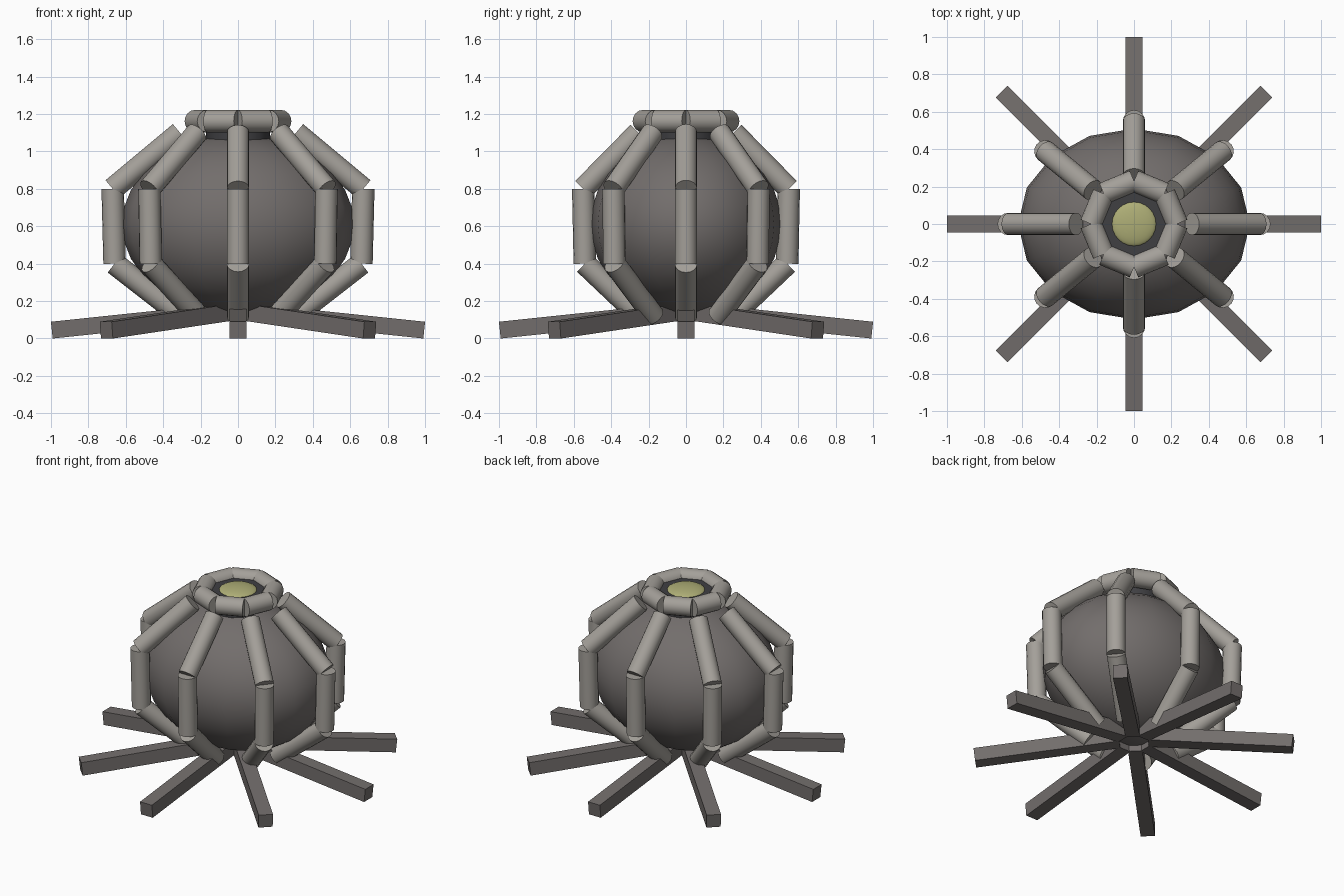
import bpy, math
from mathutils import Vector, Matrix

if "Cube" in bpy.data.objects:
    bpy.data.objects.remove(bpy.data.objects["Cube"])


def material(name, c):
    m = bpy.data.materials.new(name)
    m.diffuse_color = (*c, 1)
    m.use_nodes = True
    m.node_tree.nodes["Principled BSDF"].inputs["Base Color"].default_value = m.diffuse_color
    return m


DARK = material("dark_grey", (0.17, 0.155, 0.15))
LIGHT = material("light_grey", (0.37, 0.35, 0.32))
BLACK = material("charcoal", (0.05, 0.05, 0.055))
YELLOW = material("dull_yellow", (0.42, 0.42, 0.18))


def finish(name, mat, smooth=True):
    ob = bpy.context.object
    ob.name = name
    ob.data.materials.append(mat)
    if smooth:
        bpy.ops.object.shade_smooth_by_angle(angle=math.radians(40))
    return ob


def tube(name, a, b, r=0.06):
    a, b = Vector(a), Vector(b)
    d = b - a
    bpy.ops.mesh.primitive_cylinder_add(
        vertices=16, radius=r, depth=d.length, location=(a + b) / 2,
        rotation=d.to_track_quat('Z', 'Y').to_euler())
    finish(name, LIGHT)


# oval body
bpy.ops.mesh.primitive_uv_sphere_add(segments=16, ring_count=16, radius=1, location=(0, 0, 0.61))
bpy.context.object.scale = (0.62, 0.51, 0.48)
finish("body", DARK)

# dark neck and lamp lens in the collar
bpy.ops.mesh.primitive_cylinder_add(vertices=16, radius=0.17, depth=0.13, location=(0, 0, 1.115))
finish("neck", BLACK)
bpy.ops.mesh.primitive_uv_sphere_add(segments=24, ring_count=12, radius=1, location=(0, 0, 1.175))
bpy.context.object.scale = (0.12, 0.12, 0.03)
finish("lens", YELLOW)

# rib path: (distance along x, z); y is narrower like the body
path = [(0.31, 1.10), (0.67, 0.80), (0.66, 0.40), (0.30, 0.12)]
parts = ["upper_rib", "middle_rib", "lower_rib"]

for i in range(8):
    t = i * math.pi / 4
    c, s = math.cos(t), math.sin(t)

    # collar ring segment
    t2 = t + math.pi / 4
    R = 0.23
    tube(f"collar_{i}", (R * c, R * s, 1.162), (R * math.cos(t2), R * math.sin(t2), 1.162))

    # three-piece rib
    pts = [(r * c, r * 0.82 * s, z) for r, z in path]
    for name, a, b in zip(parts, pts, pts[1:]):
        tube(f"{name}_{i}", a, b)

    # square splayed leg
    tilt = math.radians(6)
    bpy.ops.mesh.primitive_cube_add(size=1)
    leg = finish(f"leg_{i}", DARK, False)
    leg.matrix_world = (Matrix.Rotation(t, 4, 'Z') @ Matrix.Translation((0.545, 0, 0.092))
                        @ Matrix.Rotation(tilt, 4, 'Y') @ Matrix.Diagonal((0.906, 0.09, 0.09, 1)))
